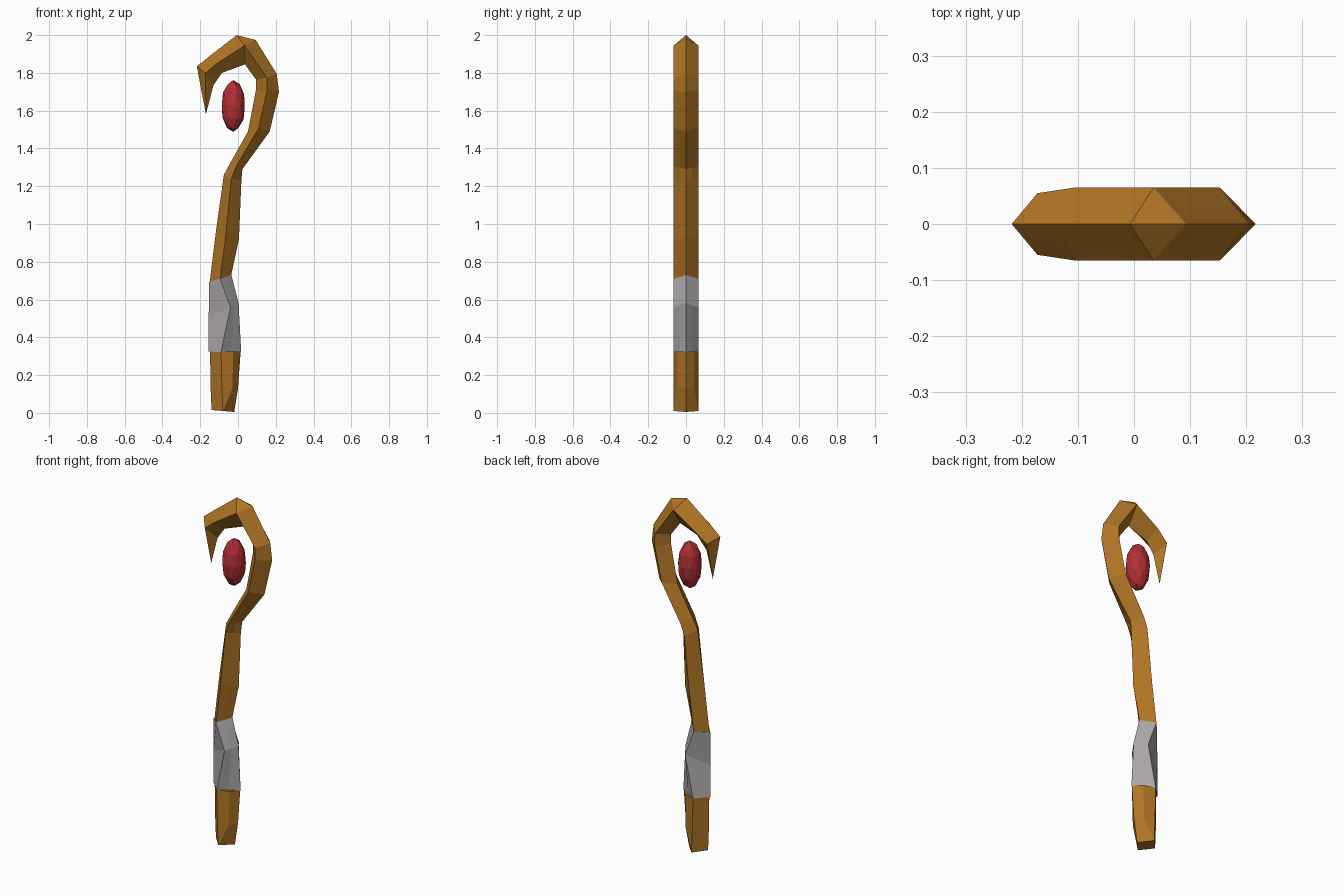
import bpy, bmesh

cube = bpy.data.objects.get("Cube")
if cube:
    bpy.data.objects.remove(cube)


def material(name, rgb):
    m = bpy.data.materials.new(name)
    m.use_nodes = True
    color = (*rgb, 1)
    m.diffuse_color = color
    bsdf = m.node_tree.nodes["Principled BSDF"]
    bsdf.inputs["Base Color"].default_value = color
    bsdf.inputs["Roughness"].default_value = 0.8
    return m


wood = material("brown wood", (0.43, 0.175, 0.018))
wrap = material("grey wrap", (0.41, 0.385, 0.40))
red = material("red gem", (0.44, 0.028, 0.034))

DEPTH = 0.065


def loft(name, rings, mat):
    """Skin closed sections: inner edge, ridge (front and back), outer edge.
    A ring may give the ridge depth and one extra shoulder point (x, z, depth)."""
    bm = bmesh.new()
    loops = []
    for inner, ridge, outer, *extra in rings:
        depth = extra[0] if extra else DEPTH
        if len(extra) > 1:
            sx, sz, sy = extra[1]
        else:
            sx, sz = ((a + b) / 2 for a, b in zip(ridge, outer))
            sy = depth / 2
        points = [(inner[0], 0, inner[1]),
                  (ridge[0], -depth, ridge[1]), (sx, -sy, sz),
                  (outer[0], 0, outer[1]),
                  (sx, sy, sz), (ridge[0], depth, ridge[1])]
        loops.append([bm.verts.new(p) for p in points])
    for a, b in zip(loops, loops[1:]):
        for i in range(len(a)):
            j = (i + 1) % len(a)
            bm.faces.new((a[i], a[j], b[j], b[i]))
    bm.faces.new(loops[0][::-1])
    bm.faces.new(loops[-1])
    bmesh.ops.remove_doubles(bm, verts=bm.verts, dist=0.0005)
    bmesh.ops.dissolve_degenerate(bm, edges=bm.edges, dist=0.0005)
    bmesh.ops.recalc_face_normals(bm, faces=bm.faces)
    mesh = bpy.data.meshes.new(name)
    bm.to_mesh(mesh)
    bm.free()
    mesh.materials.append(mat)
    obj = bpy.data.objects.new(name, mesh)
    bpy.context.collection.objects.link(obj)
    return obj


# Wooden foot with chamfered shoulders
loft("staff_foot", [
    ((-0.14, 0.015), (-0.08, 0.01), (-0.02, 0.005), DEPTH, (-0.078, 0.01, 0.063)),
    ((-0.145, 0.13), (-0.085, 0.13), (0.0, 0.13), DEPTH, (-0.03, 0.13, 0.045)),
    ((-0.148, 0.325), (-0.09, 0.325), (0.014, 0.325), DEPTH, (-0.025, 0.325, 0.045)),
], wood)

# Grey grip
loft("grip_wrap", [
    ((-0.155, 0.325), (-0.09, 0.322), (0.017, 0.322)),
    ((-0.155, 0.51), (-0.04, 0.56), (0.003, 0.58)),
    ((-0.154, 0.695), (-0.095, 0.71), (-0.035, 0.73)),
], wrap)

# Upper shaft curling over into a hooked point
tip = (-0.17, 1.58)
loft("staff_crook", [
    ((-0.15, 0.69), (-0.095, 0.705), (-0.037, 0.725)),
    ((-0.117, 0.96), (-0.065, 0.94), (0.005, 0.92)),
    ((-0.075, 1.26), (-0.035, 1.24), (0.018, 1.23)),
    ((-0.04, 1.325), (-0.01, 1.305), (0.023, 1.29)),
    ((0.053, 1.49), (0.11, 1.51), (0.168, 1.49)),
    ((0.095, 1.71), (0.153, 1.705), (0.217, 1.70)),
    ((0.095, 1.765), (0.153, 1.775), (0.205, 1.795)),
    ((0.037, 1.845), (0.035, 1.945), (0.093, 1.975)),
    ((0.037, 1.845), (0.035, 1.945), (-0.007, 2.0)),
    ((-0.085, 1.80), (-0.105, 1.855), (-0.13, 1.905)),
    ((-0.13, 1.735), (-0.172, 1.80), (-0.218, 1.835), 0.055),
    (tip, tip, tip, 0.0),
], wood)

# Faceted gem floating inside the hook
bpy.ops.mesh.primitive_ico_sphere_add(subdivisions=2, radius=1, location=(-0.025, 0, 1.625))
gem = bpy.context.object
gem.name = "gem"
gem.scale = (0.064, 0.064, 0.137)
gem.data.materials.append(red)
